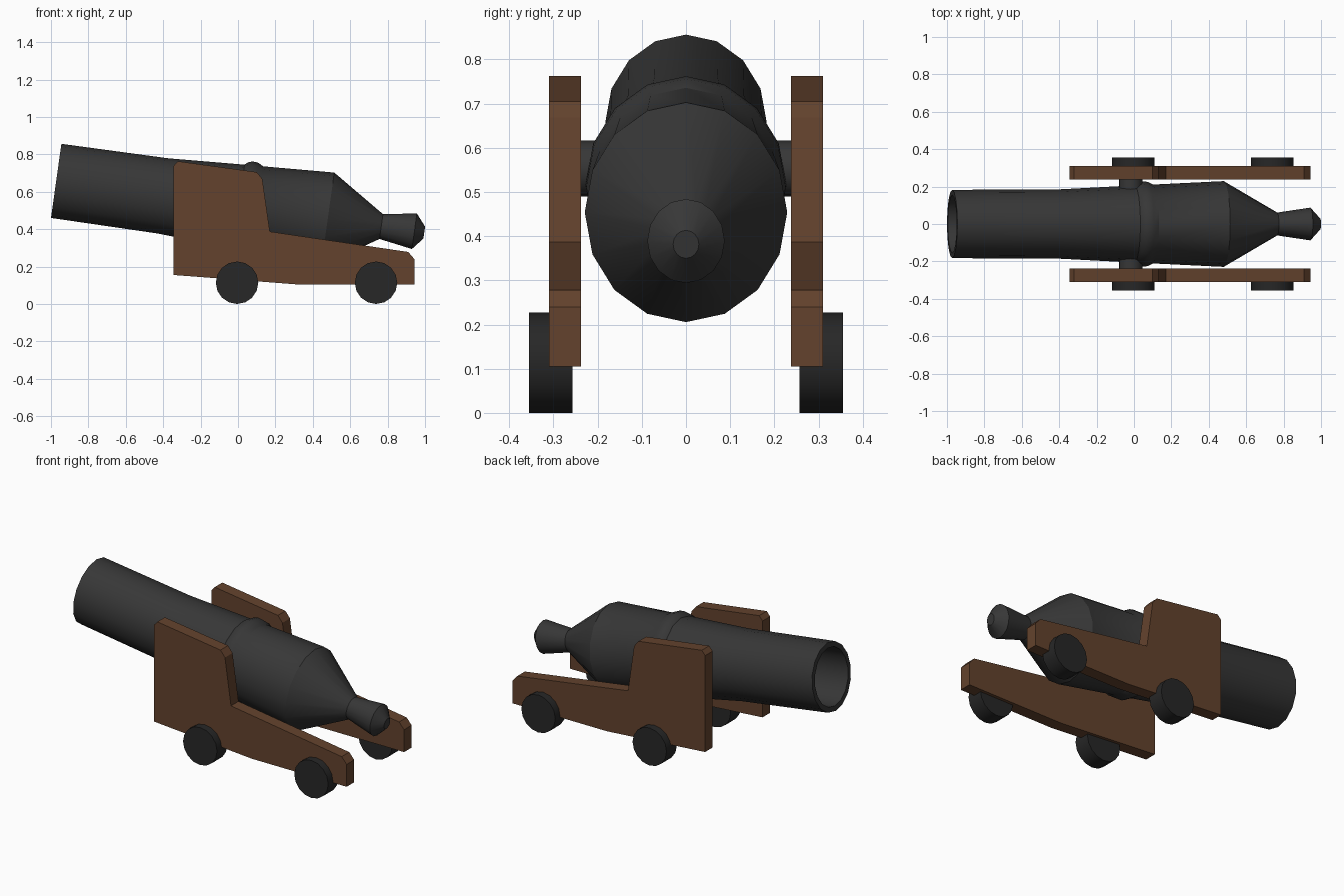
import bpy, bmesh, math

if "Cube" in bpy.data.objects:
    bpy.data.objects.remove(bpy.data.objects["Cube"])


def material(name, rgb):
    m = bpy.data.materials.new(name)
    m.diffuse_color = (*rgb, 1)
    m.use_nodes = True
    m.node_tree.nodes["Principled BSDF"].inputs["Base Color"].default_value = m.diffuse_color
    return m


IRON = material("iron", (0.038, 0.038, 0.038))
DARK = material("dark_iron", (0.02, 0.02, 0.02))
WOOD = material("wood", (0.125, 0.055, 0.026))


def make_object(name, bm, mat, smooth=None):
    bmesh.ops.recalc_face_normals(bm, faces=bm.faces)
    me = bpy.data.meshes.new(name)
    bm.to_mesh(me)
    bm.free()
    me.materials.append(mat)
    ob = bpy.data.objects.new(name, me)
    bpy.context.collection.objects.link(ob)
    if smooth:
        bpy.ops.object.select_all(action='DESELECT')
        ob.select_set(True)
        bpy.context.view_layer.objects.active = ob
        bpy.ops.object.shade_smooth_by_angle(angle=math.radians(smooth))
    return ob


def lathe(name, profile, mat, n=16, squash=1.0):
    """Turn (position, radius) pairs around the x axis and cap both ends."""
    bm = bmesh.new()
    rings = []
    for s, r in profile:
        angles = [2 * math.pi * i / n for i in range(n)]
        rings.append([bm.verts.new((s, r * squash * math.sin(a), r * math.cos(a)))
                      for a in angles])
    for a, b in zip(rings, rings[1:]):
        for i in range(n):
            j = (i + 1) % n
            bm.faces.new((a[i], a[j], b[j], b[i]))
    bm.faces.new(rings[0])
    bm.faces.new(rings[-1])
    return make_object(name, bm, mat, 30)


# Barrel: bore, muzzle, tapered body, reinforcing ring, breech cone and knob
barrel = lathe("barrel", [
    (0.35, 0.165), (0.0, 0.17), (0.0, 0.2), (0.58, 0.203),
    (0.985, 0.226), (1.0, 0.24), (1.025, 0.249), (1.055, 0.247), (1.085, 0.231),
    (1.466, 0.251), (1.755, 0.067), (1.934, 0.096), (1.987, 0.032)],
    IRON, squash=0.913)
barrel.location = (-0.972, 0, 0.658)
barrel.rotation_euler.y = math.radians(8)

# Cheek outline in x, z
CHEEK = [(-0.345, 0.155), (-0.345, 0.737), (-0.322, 0.763), (0.1, 0.705),
         (0.13, 0.668), (0.17, 0.387), (0.91, 0.278), (0.943, 0.24),
         (0.943, 0.105), (0.31, 0.105)]

for side, label in ((-1, "front"), (1, "back")):
    # Wooden carriage cheek
    bm = bmesh.new()
    face = bm.faces.new([bm.verts.new((x, side * 0.238, z)) for x, z in CHEEK])
    ext = bmesh.ops.extrude_face_region(bm, geom=[face])
    verts = [v for v in ext["geom"] if isinstance(v, bmesh.types.BMVert)]
    bmesh.ops.translate(bm, verts=verts, vec=(0, side * 0.072, 0))
    make_object(label + "_cheek", bm, WOOD)

    # Trunnion resting in the cheek
    trunnion = lathe(label + "_trunnion", [(0.1, 0.063), (0.27, 0.063)], IRON)
    trunnion.location = (-0.018, 0, 0.553)
    trunnion.rotation_euler.z = side * math.pi / 2

    # Solid truck wheels
    for x, end in ((-0.005, "muzzle"), (0.738, "breech")):
        wheel = lathe(f"{label}_{end}_wheel", [(0.257, 0.1135), (0.355, 0.1135)], DARK)
        wheel.location = (x, 0, 0.1135)
        wheel.rotation_euler.z = side * math.pi / 2
